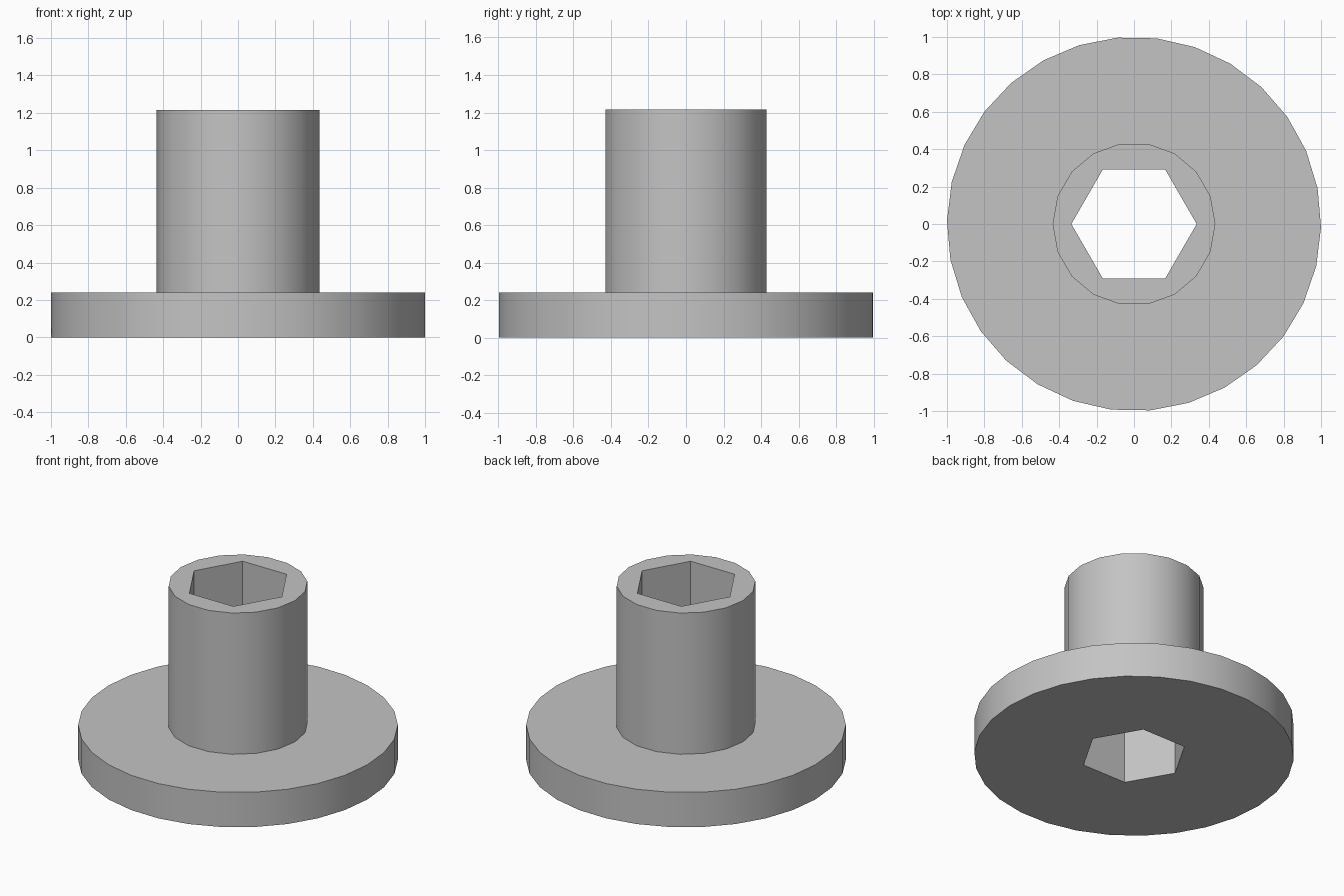
import bpy, bmesh
from math import sin, cos, pi, radians

old = bpy.data.objects.get("Cube")
if old:
    bpy.data.objects.remove(old, do_unlink=True)

FLANGE_R, HUB_R, BORE_R = 1.0, 0.435, 0.335
FLANGE_TOP, HUB_TOP = 0.24, 1.215

steel = bpy.data.materials.new("grey metal")
steel.use_nodes = True
grey = (0.55, 0.55, 0.55, 1)
steel.diffuse_color = grey
steel.node_tree.nodes["Principled BSDF"].inputs["Base Color"].default_value = grey

bm = bmesh.new()


def ring(radius, sides, z, turn=0.0):
    """Closed loop of edges at height z."""
    verts = [bm.verts.new((radius * cos(turn + 2 * pi * i / sides),
                           radius * sin(turn + 2 * pi * i / sides), z))
             for i in range(sides)]
    return [bm.edges.new((verts[i - 1], verts[i])) for i in range(sides)]


def wall(lower, upper):
    bmesh.ops.bridge_loops(bm, edges=lower + upper)


def annulus(outer, inner):
    bmesh.ops.triangle_fill(bm, edges=outer + inner, use_beauty=True, normal=(0, 0, 1))


# Edge loops of the flange, the hub and the hexagonal bore
flange_low, flange_high = [ring(FLANGE_R, 30, z, radians(-1)) for z in (0, FLANGE_TOP)]
hub_low, hub_high = [ring(HUB_R, 18, z) for z in (FLANGE_TOP, HUB_TOP)]
bore_low, bore_high = [ring(BORE_R, 6, z) for z in (0, HUB_TOP)]

# Upright walls
wall(flange_low, flange_high)
wall(hub_low, hub_high)
wall(bore_low, bore_high)

# Flat faces: underside, flange top, hub rim
annulus(flange_low, bore_low)
annulus(flange_high, hub_low)
annulus(hub_high, bore_high)

bmesh.ops.recalc_face_normals(bm, faces=bm.faces)
mesh = bpy.data.meshes.new("flanged_hub")
bm.to_mesh(mesh)
bm.free()
mesh.materials.append(steel)

body = bpy.data.objects.new("flanged_hub", mesh)
bpy.context.collection.objects.link(body)
bpy.ops.object.select_all(action='DESELECT')
body.select_set(True)
bpy.context.view_layer.objects.active = body
bpy.ops.object.shade_smooth_by_angle(angle=radians(30))
